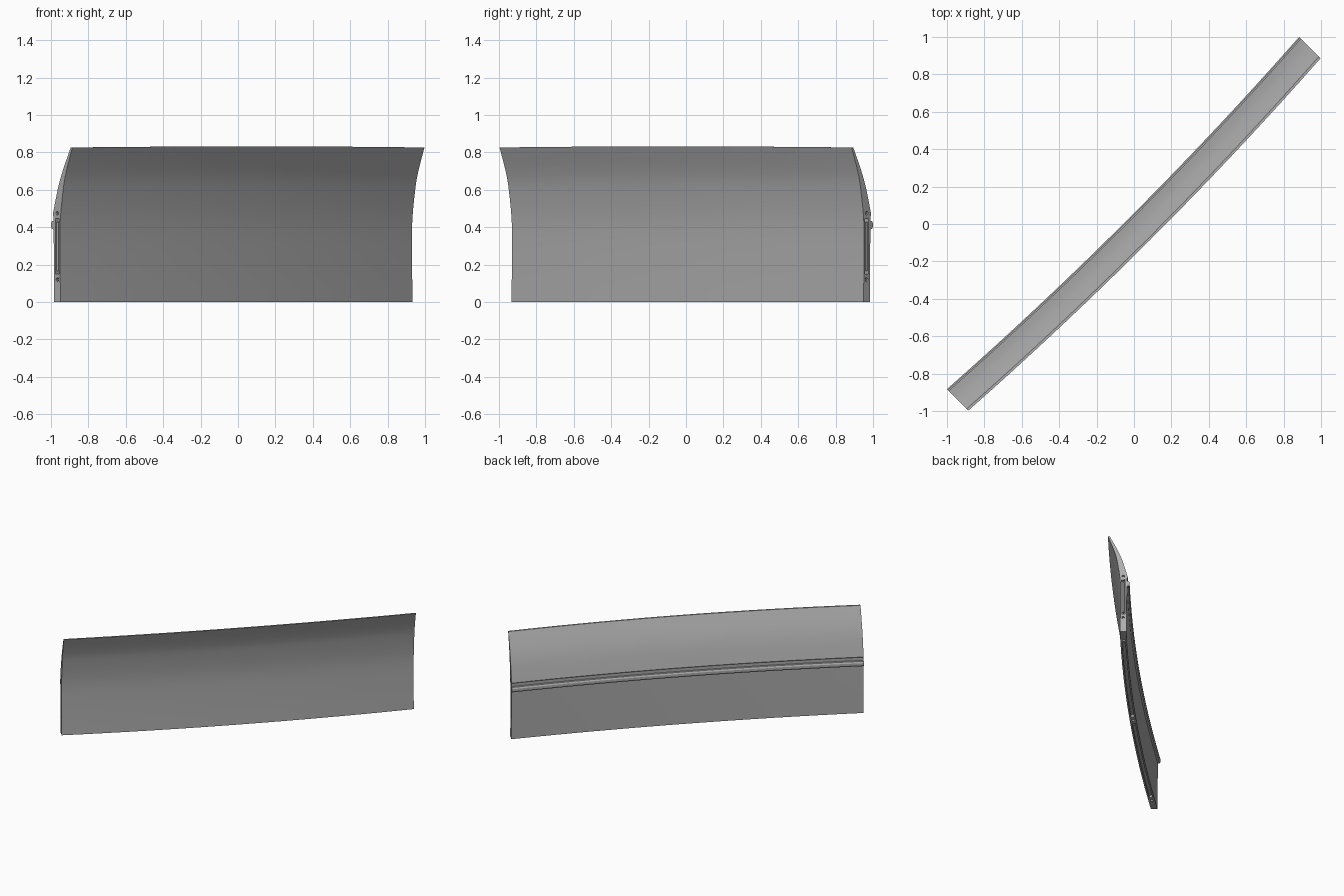
import bpy, bmesh, math

cube = bpy.data.objects.get("Cube")
if cube:
    bpy.data.objects.remove(cube, do_unlink=True)

HALF, BOW, RISE, TOP = 1.331, 0.042, 0.006, 0.826
S = math.sqrt(0.5)


def material(name, g):
    m = bpy.data.materials.new(name)
    m.use_nodes = True
    m.diffuse_color = (g, g, g, 1)
    m.node_tree.nodes["Principled BSDF"].inputs["Base Color"].default_value = (g, g, g, 1)
    return m


grey = material("panel grey", 0.42)


def place(u, v, z):
    """Length, thickness and height on the bowed diagonal panel."""
    k = max(0, 1 - (u / HALF) ** 2)
    v += BOW * k
    return ((u + v) * S, (u - v) * S, z + RISE * k * max(z, 0) / TOP)


def sweep(name, profile, u0=-HALF, u1=HALF, steps=16, mat=grey):
    """Sweep a closed (thickness, height) profile along the panel."""
    bm = bmesh.new()
    rings = []
    for i in range(steps + 1):
        u = u0 + (u1 - u0) * i / steps
        rings.append([bm.verts.new(place(u, v, z)) for v, z in profile])
    n = len(profile)
    for a, b in zip(rings, rings[1:]):
        for j in range(n):
            k = (j + 1) % n
            bm.faces.new((a[j], a[k], b[k], b[j]))
    bm.faces.new(rings[0])
    bm.faces.new(rings[-1])
    bmesh.ops.recalc_face_normals(bm, faces=bm.faces)
    return finish(name, bm, mat)


def finish(name, bm, mat):
    mesh = bpy.data.meshes.new(name)
    bm.to_mesh(mesh)
    bm.free()
    mesh.materials.append(mat)
    ob = bpy.data.objects.new(name, mesh)
    bpy.context.collection.objects.link(ob)
    return ob


def box(v, z, w, h):
    return [(v - w, z - h), (v + w, z - h), (v + w, z + h), (v - w, z + h)]


def disc(v, z, r, n=16):
    return [(v + r * math.cos(math.tau * i / n), z + r * math.sin(math.tau * i / n)) for i in range(n)]


def curve(points, n=4):
    """Smooth a short list of profile points."""
    out = []
    for i in range(len(points) - 1):
        p = [points[max(0, min(len(points) - 1, i + d))] for d in (-1, 0, 1, 2)]
        for s in range(n):
            t = s / n
            out.append(tuple(0.5 * (2 * b + (c - a) * t + (2 * a - 5 * b + 4 * c - d) * t * t
                                    + (3 * b - a - 3 * c + d) * t ** 3) for a, b, c, d in zip(*p)))
    return out + [points[-1]]


# Curved panel: concave face, thin top edge, convex face, step, lower face
concave = curve([(-0.010, 0), (-0.015, 0.2), (-0.014, 0.42), (0.009, 0.6), (0.033, 0.7), (0.079, TOP)])
convex = curve([(0.066, TOP), (0.005, 0.7), (-0.033, 0.6), (-0.070, 0.465)])
panel = sweep("curved_panel", concave + convex + [(-0.063, 0.455), (-0.063, 0.4), (-0.059, 0)])

# Recesses in the ends and underside
cutters = []
for side in (-1, 1):
    end = sorted((side * (HALF - 0.025), side * (HALF + 0.05)))
    cutters.append(sweep("end_slot_cutter", box(-0.036, 0.297, 0.013, 0.148), *end, 1))
    for z in (0.12, 0.475):
        cutters.append(sweep("end_hole_cutter", disc(-0.036, z, 0.010), *end, 1))
    inner, outer = sorted((side * 0.05, side * 1.16))
    cutters.append(sweep("base_groove_cutter", box(-0.035, 0, 0.012, 0.02), inner, outer, 12))
for u in (-1.2, 0, 1.2):
    cutters.append(sweep("base_hole_cutter", box(-0.035, 0, 0.009, 0.02), u - 0.012, u + 0.012, 1))
for c in cutters:
    c.hide_render = True
    c.hide_set(True)
    mod = panel.modifiers.new("recess", "BOOLEAN")
    mod.operation = "DIFFERENCE"
    mod.solver = "EXACT"
    mod.object = c

# Apply the cuts and drop the cutters
deps = bpy.context.evaluated_depsgraph_get()
mesh = bpy.data.meshes.new_from_object(panel.evaluated_get(deps))
panel.modifiers.clear()
panel.data = mesh
for c in cutters:
    bpy.data.objects.remove(c, do_unlink=True)

# Ridge along the convex face
ridge = sweep("ridge_strip", [(-0.055, 0.435), (-0.076, 0.432), (-0.083, 0.42),
                              (-0.083, 0.404), (-0.076, 0.392), (-0.055, 0.385)])

# Latch bar and fasteners inside each end recess
parts = [panel, ridge]
for side, name in ((-1, "right"), (1, "left")):
    span = sorted((side * (HALF - 0.03), side * (HALF - 0.003)))
    parts.append(sweep(name + "_latch_bar", box(-0.036, 0.297, 0.007, 0.13), *span, 1))
    for label, z in (("lower", 0.12), ("upper", 0.475)):
        span = sorted((side * (HALF - 0.03), side * (HALF - 0.008)))
        parts.append(sweep(name + "_" + label + "_fastener", disc(-0.036, z, 0.006), *span, 1))

bpy.ops.object.select_all(action="DESELECT")
for p in parts:
    p.select_set(True)
bpy.context.view_layer.objects.active = panel
bpy.ops.object.shade_smooth_by_angle(angle=math.radians(30))
